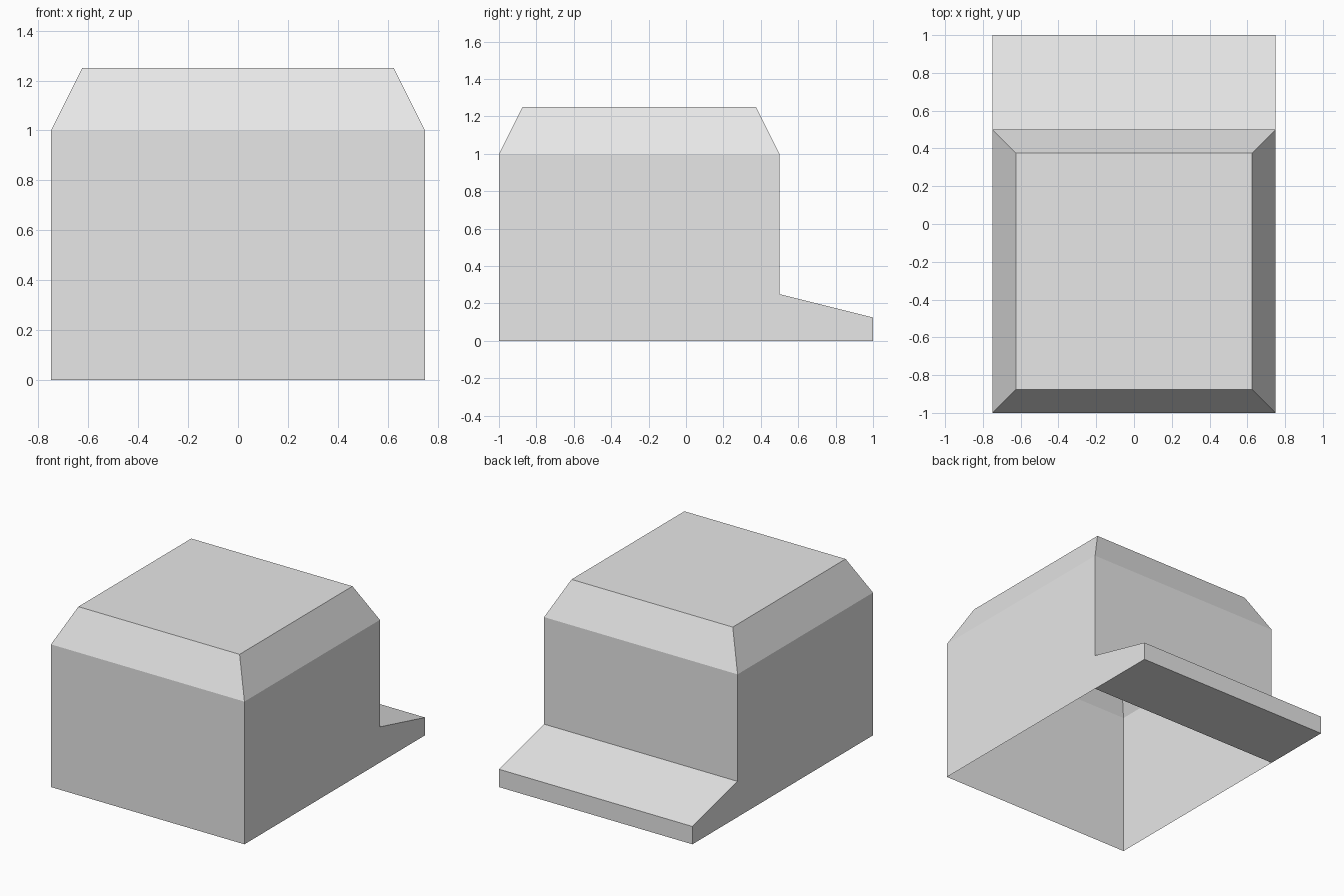
import bpy
import bmesh
from mathutils import Matrix, Vector

cube = bpy.data.objects.get("Cube")
if cube:
    bpy.data.objects.remove(cube, do_unlink=True)

# One plain grey material
grey = bpy.data.materials.new("light_grey")
grey.use_nodes = True
colour = (0.8, 0.8, 0.8, 1.0)
grey.diffuse_color = colour
grey.node_tree.nodes["Principled BSDF"].inputs["Base Color"].default_value = colour


def facing(bm, direction, below=10.0):
    """Return the face pointing along direction, with its centre under a height."""
    return next(f for f in bm.faces
                if f.normal.dot(Vector(direction)) > 0.99
                and f.calc_center_median().z < below)


def extrude(bm, face, offset):
    """Extrude one face by an offset and return the moved face."""
    new = bmesh.ops.extrude_discrete_faces(bm, faces=[face])["faces"][0]
    bmesh.ops.translate(bm, verts=new.verts, vec=offset)
    return new


# Square body walls, open underneath
bm = bmesh.new()
bmesh.ops.create_cube(bm, size=1.0, matrix=Matrix.Translation((0, -0.25, 0.5))
                      @ Matrix.Diagonal((1.5, 1.5, 1.0, 1.0)))
bm.normal_update()
bmesh.ops.delete(bm, geom=[facing(bm, (0, 0, -1))], context="FACES_ONLY")

# Tapered roof
roof = extrude(bm, facing(bm, (0, 0, 1)), (0, 0, 0.25))
for v in roof.verts:
    v.co.x *= 1.25 / 1.5
    v.co.y = -0.25 + (v.co.y + 0.25) * 1.25 / 1.5

# Rear ledge pulled out of the lower back wall, sloping down
bmesh.ops.bisect_plane(bm, geom=bm.verts[:] + bm.edges[:] + bm.faces[:],
                       plane_co=(0, 0, 0.25), plane_no=(0, 0, 1))
bm.normal_update()
ledge = extrude(bm, facing(bm, (0, 1, 0), below=0.2), (0, 0.5, 0))
for v in ledge.verts:
    v.co.z *= 0.5
bm.normal_update()

mesh = bpy.data.meshes.new("body_with_rear_ledge")
bm.to_mesh(mesh)
bm.free()
mesh.materials.append(grey)
body = bpy.data.objects.new("body_with_rear_ledge", mesh)
bpy.context.collection.objects.link(body)
